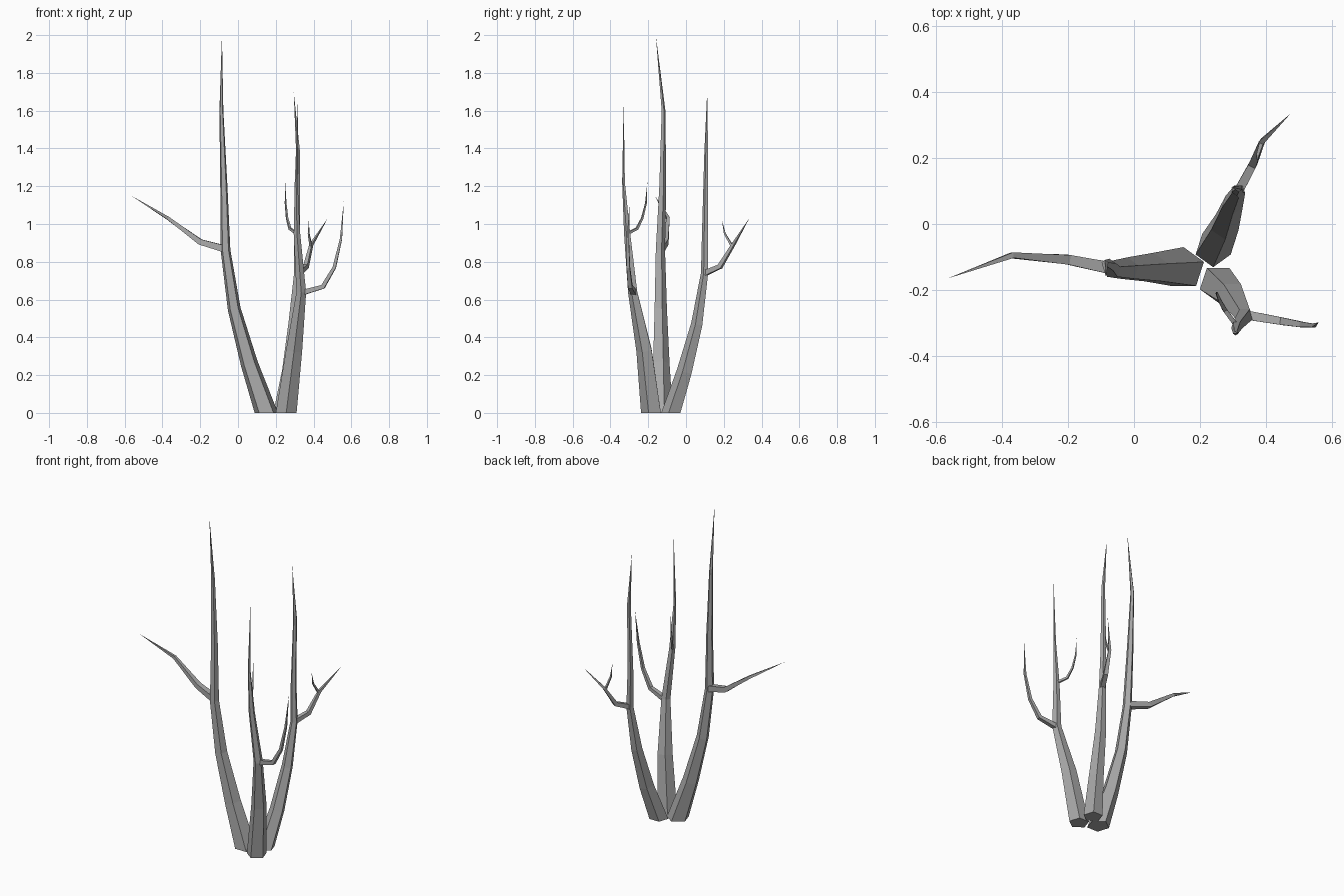
import bpy, bmesh, math
from mathutils import Vector

cube = bpy.data.objects.get("Cube")
if cube:
    bpy.data.objects.remove(cube, do_unlink=True)

bark = bpy.data.materials.new("grey_bark")
bark.use_nodes = True
grey = (0.40, 0.40, 0.40, 1)
bark.diffuse_color = grey
bark.node_tree.nodes["Principled BSDF"].inputs["Base Color"].default_value = grey


def limb(name, path, sides=4, phase=45, flat_base=False):
    """Faceted tapering tube through (x, y, z, radius) points, ending in a tip."""
    pts = [Vector(p[:3]) for p in path]
    bm = bmesh.new()
    rings = []
    for i, p in enumerate(path[:-1]):
        t = (pts[i + 1] - pts[i]).normalized()
        if i:
            t = (t + (pts[i] - pts[i - 1]).normalized()).normalized()
        if flat_base and i == 0:
            t = Vector((0, 0, 1))
        # Upright limbs keep their ring facing +y; sideways ones keep it facing up
        ref = Vector((0, 1, 0)) if flat_base else Vector((0, 0, 1))
        if not flat_base and abs(t.z) > 0.98:
            ref = Vector((pts[0] - pts[-1]).xy.to_3d())
        side = ref.cross(t).normalized()
        side = -side if flat_base and side.x < 0 else side
        up = t.cross(side)
        ring = []
        for k in range(sides):
            a = math.radians(phase) + math.tau * k / sides
            ring.append(bm.verts.new(pts[i] + p[3] * (math.cos(a) * side + math.sin(a) * up)))
        rings.append(ring)
    tip = bm.verts.new(pts[-1])
    bm.faces.new(rings[0][::-1])
    for k in range(sides):
        n = (k + 1) % sides
        for low, high in zip(rings, rings[1:]):
            bm.faces.new((low[k], low[n], high[n], high[k]))
        bm.faces.new((rings[-1][k], rings[-1][n], tip))
    bmesh.ops.recalc_face_normals(bm, faces=bm.faces)
    mesh = bpy.data.meshes.new(name)
    bm.to_mesh(mesh)
    bm.free()
    mesh.materials.append(bark)
    bpy.context.collection.objects.link(bpy.data.objects.new(name, mesh))


# Three five-sided trunks
limb("right_trunk", [(.15, -.135, 0, .065), (.06, -.135, .26, .048), (-.02, -.137, .55, .036),
                     (-.066, -.138, .86, .027), (-.075, -.125, 1.2, .02),
                     (-.088, -.12, 1.6, .011), (-.085, -.16, 2)], 5, 90, True)
limb("back_trunk", [(.24, -.075, 0, .056), (.275, -.005, .22, .044), (.298, .06, .47, .033),
                    (.317, .1, .74, .021), (.312, .102, .97, .017),
                    (.318, .108, 1.38, .011), (.295, .112, 1.7)], 5, -90, True)
limb("front_trunk", [(.255, -.18, 0, .058), (.297, -.218, .33, .045), (.335, -.28, .64, .027),
                     (.312, -.31, .95, .018), (.308, -.33, 1.22, .008),
                     (.317, -.33, 1.65)], 5, -90, True)

# Side branches
limb("right_branch", [(-.065, -.135, .867, .026), (-.2, -.108, .905, .021),
                      (-.37, -.095, 1.03, .012), (-.565, -.165, 1.15)])
limb("back_branch", [(.317, .1, .74, .02), (.36, .18, .775, .017),
                     (.388, .25, .89, .011), (.475, .335, 1.03)])
limb("front_branch", [(.335, -.275, .635, .02), (.45, -.295, .668, .016),
                      (.51, -.305, .77, .012), (.545, -.308, .92, .008), (.56, -.298, 1.12)])

# Thin twigs
limb("back_twig", [(.386, .245, .88, .009), (.374, .205, .95, .006), (.375, .19, 1.02)])
limb("front_twig", [(.312, -.31, .95, .01), (.275, -.26, .975, .009), (.26, -.232, 1.03, .007),
                    (.252, -.212, 1.11, .005), (.25, -.205, 1.22)])
